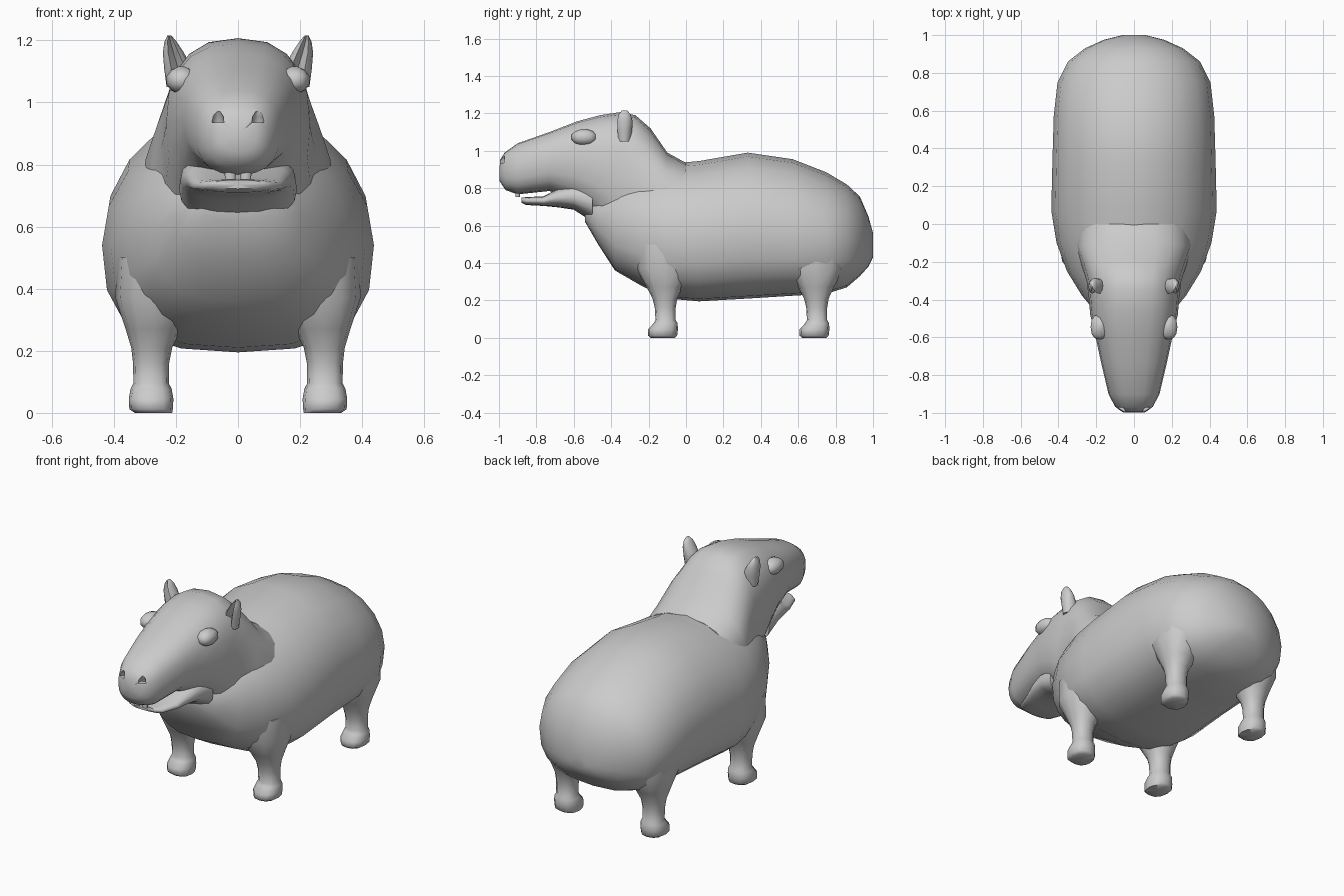
import bpy, bmesh, math
from mathutils import Vector

if "Cube" in bpy.data.objects:
    bpy.data.objects.remove(bpy.data.objects["Cube"])

fur = bpy.data.materials.new("grey_fur")
fur.diffuse_color = (0.6, 0.6, 0.6, 1)
fur.use_nodes = True
fur.node_tree.nodes["Principled BSDF"].inputs["Base Color"].default_value = fur.diffuse_color


def power(v, n):
    return math.copysign(abs(v) ** (2 / n), v)


def loft(name, rings, angle=60):
    """Skin a list of equal-length closed rings and cap both ends."""
    bm = bmesh.new()
    rows = [[bm.verts.new(p) for p in r] for r in rings]
    n = len(rows[0])
    for a, b in zip(rows, rows[1:]):
        for i in range(n):
            bm.faces.new((a[i], a[(i + 1) % n], b[(i + 1) % n], b[i]))
    for r in (rows[0], rows[-1]):
        c = bm.verts.new(sum((v.co for v in r), Vector()) / n)
        for i in range(n):
            bm.faces.new((r[i], r[(i + 1) % n], c))
    bmesh.ops.recalc_face_normals(bm, faces=bm.faces)
    me = bpy.data.meshes.new(name)
    bm.to_mesh(me)
    bm.free()
    me.materials.append(fur)
    ob = bpy.data.objects.new(name, me)
    bpy.context.collection.objects.link(ob)
    for o in bpy.context.selected_objects:
        o.select_set(False)
    ob.select_set(True)
    bpy.context.view_layer.objects.active = ob
    bpy.ops.object.shade_smooth_by_angle(angle=math.radians(angle))
    return ob


def section(top, bot, hw, up=2.0, down=2.0, mid=0.5, n=20):
    """Cross-section between a top and a bottom (y, z) point, half width hw."""
    t, b = Vector((0, *top)), Vector((0, *bot))
    c = b.lerp(t, mid)
    pts = []
    for i in range(n):
        a = 2 * math.pi * i / n
        s, e = math.sin(a), up if math.sin(a) >= 0 else down
        k = power(s, e)
        pts.append(c + (t - c) * k if k >= 0 else c + (b - c) * -k)
        pts[-1] = pts[-1] + Vector((hw * power(math.cos(a), e), 0, 0))
    return pts


def oval(x, y, z, rx, ry, n=12, e=2.4):
    return [Vector((x + rx * power(math.cos(2 * math.pi * i / n), e),
                    y + ry * power(math.sin(2 * math.pi * i / n), e), z)) for i in range(n)]


# Barrel body: y, bottom z, top z, half width
body = [(-.54, .62, .74, .12), (-.47, .50, .80, .20), (-.38, .36, .86, .275),
        (-.25, .285, .90, .355), (-.10, .21, .93, .41), (.07, .195, .945, .438),
        (.33, .21, .99, .432), (.57, .225, .955, .425), (.75, .235, .885, .405),
        (.86, .27, .82, .35), (.93, .33, .755, .26), (.975, .38, .65, .16), (1.0, .43, .56, .06)]
loft("body", [section((y, t), (y, b), w, 2.0, 2.7, .46) for y, b, t, w in body])

# Neck, skull and muzzle: top (y, z), bottom (y, z), half width
head = [((-.995, .95), (-.998, .84), .06), ((-.97, .99), (-.965, .79), .10),
        ((-.90, 1.04), (-.90, .767), .135), ((-.73, 1.10), (-.73, .785), .175),
        ((-.58, 1.158), (-.60, .73), .205), ((-.46, 1.19), (-.50, .66), .232),
        ((-.35, 1.207), (-.42, .56), .24), ((-.27, 1.19), (-.34, .50), .25),
        ((-.19, 1.12), (-.26, .45), .275), ((-.10, .99), (-.15, .42), .31),
        ((0, .935), (0, .42), .30)]
skull = loft("head", [section(t, b, w, 2.5, 2.5) for t, b, w in head])

# Nostril hollows
for s in (-1, 1):
    cut = loft("nostril_cutter", [oval(s * .065, -.985, z, r, r * 1.4, 8)
                                  for z, r in ((.935, .022), (.955, .018), (.985, .004))])
    cut.hide_render = True
    cut.hide_set(True)
    m = skull.modifiers.new("nostril", 'BOOLEAN')
    m.operation, m.object = 'DIFFERENCE', cut

# Open lower jaw
jaw = [(-.88, .722, .75, .075), (-.855, .71, .752, .11), (-.76, .705, .757, .145),
       (-.68, .697, .80, .168), (-.60, .685, .82, .185), (-.50, .62, .82, .19)]
loft("lower_jaw", [section((y, t), (y, b), w, 3, 2.4) for y, b, t, w in jaw])

for s, side in ((-1, "left"), (1, "right")):
    # Upper front tooth
    loft("tooth_" + side, [oval(s * .025, -.90, z, r, .012, 8)
                           for z, r in ((.80, .02), (.752, .017))])
    # Brow and closed eye
    loft("eye_" + side, [oval(s * .182, -.545, 1.072 + .045 * math.sin(a),
                              .05 * math.cos(a), .07 * math.cos(a))
                         for a in (-1.4, -.8, -.3, .3, .8, 1.4)])
    # Cupped ear: the front middle is pressed inward
    ear = []
    for z, x, rx, ry in ((1.05, .185, .045, .035), (1.11, .193, .045, .042),
                         (1.16, .208, .034, .044), (1.195, .217, .02, .034),
                         (1.215, .221, .007, .016)):
        r = oval(s * x, -.33, z, rx, ry, 12, 2)
        r[9].y += ry * .9
        ear.append(r)
    loft("ear_" + side, ear)
    # Legs with shoulder or thigh flare above and a blunt paw below
    for y, kind in ((-.115, "front"), (.695, "hind")):
        rows = ((.0, .272, -.01, .06, .065), (.012, .28, -.01, .07, .078),
                (.045, .28, -.008, .072, .08), (.078, .28, .006, .066, .064),
                (.095, .28, .006, .057, .054), (.16, .28, .004, .058, .056),
                (.21, .278, .002, .066, .066), (.27, .272, 0, .09, .095),
                (.37, .26, 0, .135, .15), (.5, .24, 0, .15, .16))
        loft(f"{kind}_leg_{side}", [oval(s * x, y + dy, z, rx, ry) for z, x, dy, rx, ry in rows])
